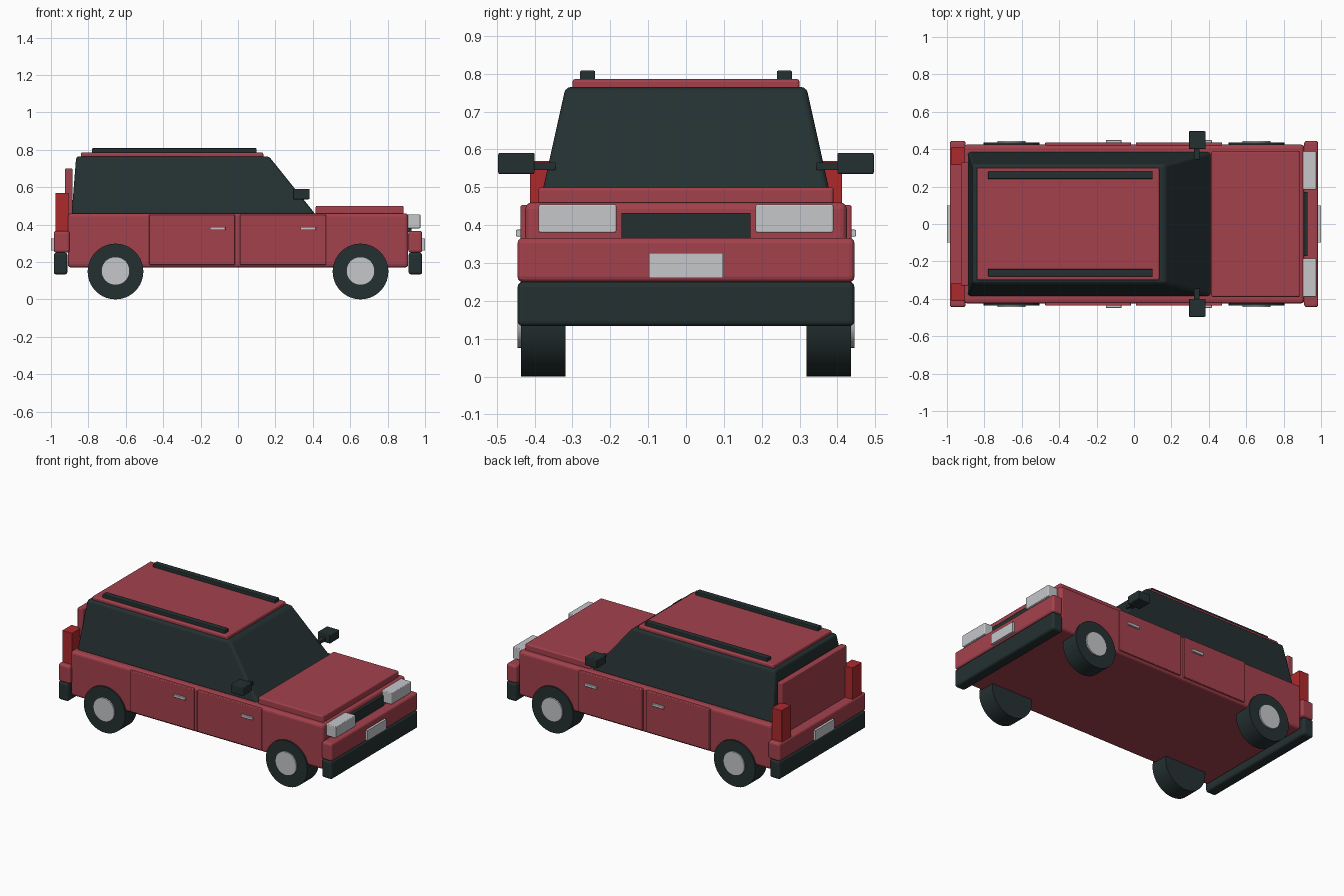
import bpy, bmesh, math

cube = bpy.data.objects.get("Cube")
if cube:
    bpy.data.objects.remove(cube, do_unlink=True)


def material(name, rgb):
    m = bpy.data.materials.new(name)
    m.use_nodes = True
    m.diffuse_color = (*rgb, 1)
    bsdf = next(n for n in m.node_tree.nodes if n.type == 'BSDF_PRINCIPLED')
    bsdf.inputs["Base Color"].default_value = (*rgb, 1)
    return m


RED = material("body red", (0.37, 0.053, 0.073))
DARK = material("dark trim", (0.018, 0.03, 0.031))
SILVER = material("silver", (0.56, 0.57, 0.59))
LAMP = material("lamp red", (0.42, 0.023, 0.026))


def finish(bm, name, mat, bevel=0.0):
    bmesh.ops.recalc_face_normals(bm, faces=bm.faces[:])
    mesh = bpy.data.meshes.new(name)
    bm.to_mesh(mesh)
    bm.free()
    mesh.materials.append(mat)
    ob = bpy.data.objects.new(name, mesh)
    bpy.context.collection.objects.link(ob)
    if bevel:
        mod = ob.modifiers.new("Bevel", 'BEVEL')
        mod.width, mod.segments = bevel, 3
        mod.limit_method = 'ANGLE'
    return ob


def box(name, x, y, z, mat, bevel=0.0):
    """Box from (min, max) ranges along each axis."""
    bm = bmesh.new()
    bmesh.ops.create_cube(bm, size=1)
    for v in bm.verts:
        v.co = [(r[0] + r[1]) / 2 + c * (r[1] - r[0]) for r, c in zip((x, y, z), v.co)]
    return finish(bm, name, mat, bevel)


def pair(name, x, y, z, mat, bevel=0.0):
    """The same box on the left and right flank."""
    box(name + "_left", x, y, z, mat, bevel)
    box(name + "_right", x, (-y[1], -y[0]), z, mat, bevel)


def disc(name, x, y, z, radius, mat, bevel=0.0):
    """Cylinder lying along y."""
    bm = bmesh.new()
    bmesh.ops.create_cone(bm, cap_ends=True, segments=40, radius1=radius,
                          radius2=radius, depth=abs(y[1] - y[0]))
    for v in bm.verts:
        v.co = (x + v.co.x, (y[0] + y[1]) / 2 + v.co.z, z + v.co.y)
    ob = finish(bm, name, mat, bevel)
    bpy.context.view_layer.objects.active = ob
    ob.select_set(True)
    bpy.ops.object.shade_smooth_by_angle(angle=math.radians(30))
    ob.select_set(False)


# Lower body and bonnet
box("body", (-0.91, 0.91), (-0.425, 0.425), (0.17, 0.46), RED, 0.018)
box("bonnet", (0.415, 0.885), (-0.39, 0.39), (0.45, 0.5), RED, 0.008)

# Glasshouse tapering towards the roof
bm = bmesh.new()
low = [bm.verts.new((x, y, 0.45)) for x, y in
       ((-0.89, -0.388), (0.418, -0.388), (0.418, 0.388), (-0.89, 0.388))]
top = [bm.verts.new((x, y, 0.765)) for x, y in
       ((-0.865, -0.318), (0.165, -0.318), (0.165, 0.318), (-0.865, 0.318))]
bm.faces.new(low)
bm.faces.new(top)
for i in range(4):
    j = (i + 1) % 4
    bm.faces.new((low[i], low[j], top[j], top[i]))
finish(bm, "glasshouse", DARK, 0.015)

# Roof and rails
box("roof", (-0.84, 0.135), (-0.3, 0.3), (0.755, 0.786), RED, 0.008)
pair("roof_rail", (-0.78, 0.1), (0.24, 0.28), (0.78, 0.808), DARK, 0.004)

# Tailgate and rear lamps
box("tailgate", (-0.925, -0.885), (-0.33, 0.33), (0.3, 0.7), RED, 0.006)
pair("tail_lamp", (-0.977, -0.905), (0.315, 0.412), (0.35, 0.57), LAMP, 0.003)

# Bumpers and number plates at both ends
for end, s in (("front", 1), ("rear", -1)):
    def span(a, b):
        return tuple(sorted((a * s, b * s)))
    box(end + "_bumper", span(0.9 if s < 0 else 0.91, 0.985),
        (-0.445, 0.445), (0.25, 0.366), RED, 0.014)
    box(end + "_lower_bumper", span(0.912, 0.985),
        (-0.445, 0.445), (0.133, 0.25), DARK, 0.014)
    box(end + "_plate", span(0.98, 1.0), (-0.098, 0.098), (0.26, 0.326), SILVER)

# Grille and headlamps
box("grille", (0.9, 0.928), (-0.17, 0.17), (0.36, 0.432), DARK)
pair("headlamp", (0.9, 0.975), (0.184, 0.389), (0.38, 0.455), SILVER, 0.005)

# Doors and handles
for part, x0, hx in (("rear", -0.475, -0.15), ("front", 0.01, 0.333)):
    pair(part + "_door", (x0, x0 + 0.46), (0.41, 0.437), (0.185, 0.453), RED, 0.005)
    pair(part + "_handle", (hx, hx + 0.083), (0.43, 0.449), (0.37, 0.388), SILVER, 0.003)

# Mirrors
pair("mirror", (0.293, 0.382), (0.4, 0.496), (0.535, 0.591), DARK, 0.005)
pair("mirror_arm", (0.32, 0.35), (0.345, 0.41), (0.546, 0.565), DARK)

# Wheels
for end, x in (("front", 0.655), ("rear", -0.655)):
    for side, s in (("left", 1), ("right", -1)):
        disc(f"{end}_{side}_tyre", x, (0.318 * s, 0.436 * s), 0.149, 0.149, DARK)
        disc(f"{end}_{side}_hub", x, (0.4 * s, 0.445 * s), 0.152, 0.076, SILVER)
